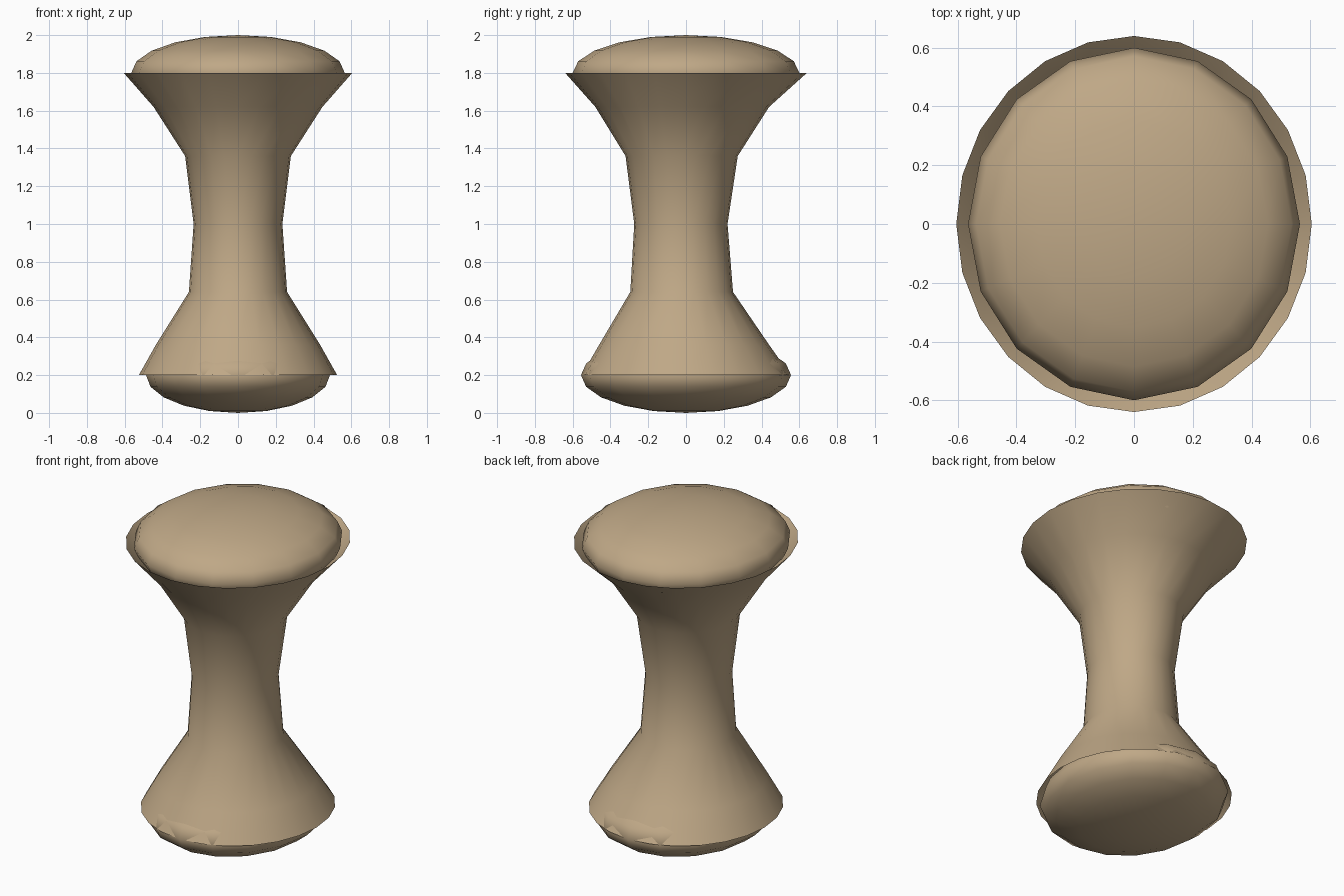
import bpy, bmesh
from math import cos, sin, pi

if "Cube" in bpy.data.objects:
    bpy.data.objects.remove(bpy.data.objects["Cube"])

tan = bpy.data.materials.new("tan")
tan.diffuse_color = (0.52, 0.39, 0.24, 1)
tan.use_nodes = True
tan.node_tree.nodes["Principled BSDF"].inputs["Base Color"].default_value = tan.diffuse_color


def finish(bm, name):
    mesh = bpy.data.meshes.new(name)
    bm.to_mesh(mesh)
    bm.free()
    mesh.materials.append(tan)
    for p in mesh.polygons:
        p.use_smooth = True
    obj = bpy.data.objects.new(name, mesh)
    bpy.context.collection.objects.link(obj)
    return obj


# Flared column, an open tube: (z, x radius, y radius, y offset)
profile = [(0.20, 0.525, 0.553, 0), (0.36, 0.435, 0.45, -0.01),
           (0.64, 0.26, 0.272, -0.023), (1.00, 0.235, 0.247, -0.027),
           (1.36, 0.28, 0.297, -0.023), (1.62, 0.447, 0.46, -0.02),
           (1.80, 0.605, 0.64, 0)]
SIDES = 24
bm = bmesh.new()
rings = [[bm.verts.new((rx * cos(2 * pi * i / SIDES),
                        oy + ry * sin(2 * pi * i / SIDES), z))
          for i in range(SIDES)] for z, rx, ry, oy in profile]
for low, high in zip(rings, rings[1:]):
    for i in range(SIDES):
        j = (i + 1) % SIDES
        bm.faces.new((low[i], low[j], high[j], high[i]))
finish(bm, "flared_column")


# Flattened ellipsoid cushions set into both column ends
def cushion(name, z, rx, ry):
    bm = bmesh.new()
    bmesh.ops.create_uvsphere(bm, u_segments=16, v_segments=10, radius=1)
    bmesh.ops.scale(bm, vec=(rx, ry, 0.2), verts=bm.verts)
    bmesh.ops.translate(bm, vec=(0, 0, z), verts=bm.verts)
    finish(bm, name)


cushion("seat_cushion", 1.8, 0.565, 0.60)
cushion("base_cushion", 0.2, 0.487, 0.556)
